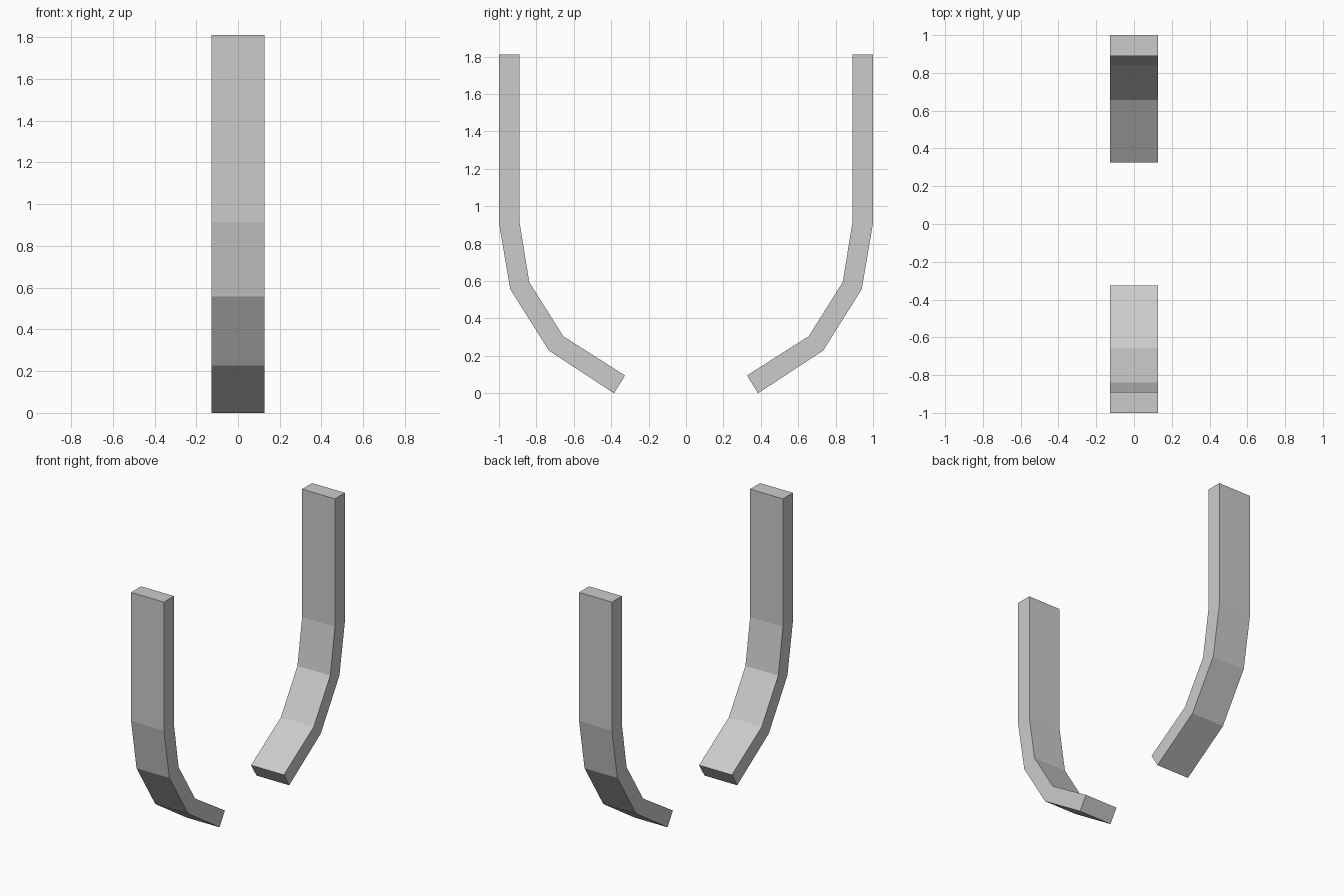
import bpy, bmesh

if "Cube" in bpy.data.objects:
    bpy.data.objects.remove(bpy.data.objects["Cube"])

HALF_WIDTH = 0.127

# Side profile (y, z) of one bent bar: outer edge down, inner edge back up
PROFILE = [(1.0, 1.81), (1.0, 0.911), (0.94, 0.557), (0.733, 0.228), (0.385, 0.0),
           (0.326, 0.095), (0.656, 0.305), (0.838, 0.594), (0.89, 0.915), (0.89, 1.81)]


def bent_bar(name, side):
    """Solid bar made of quad segments between the outer and inner edges."""
    bm = bmesh.new()
    n = len(PROFILE)
    rows = [[bm.verts.new((x, side * y, z)) for y, z in PROFILE]
            for x in (-HALF_WIDTH, HALF_WIDTH)]
    # Outer, inner and end faces
    for i in range(n):
        j = (i + 1) % n
        bm.faces.new((rows[0][i], rows[0][j], rows[1][j], rows[1][i]))
    # Side faces, one quad per segment
    for r in rows:
        for i in range(n // 2 - 1):
            bm.faces.new((r[i], r[i + 1], r[n - 2 - i], r[n - 1 - i]))
    bmesh.ops.recalc_face_normals(bm, faces=bm.faces)
    mesh = bpy.data.meshes.new(name)
    bm.to_mesh(mesh)
    bm.free()
    obj = bpy.data.objects.new(name, mesh)
    bpy.context.collection.objects.link(obj)
    return obj


# Mirrored pair of bars
bent_bar("front_bent_bar", -1)
bent_bar("back_bent_bar", 1)
